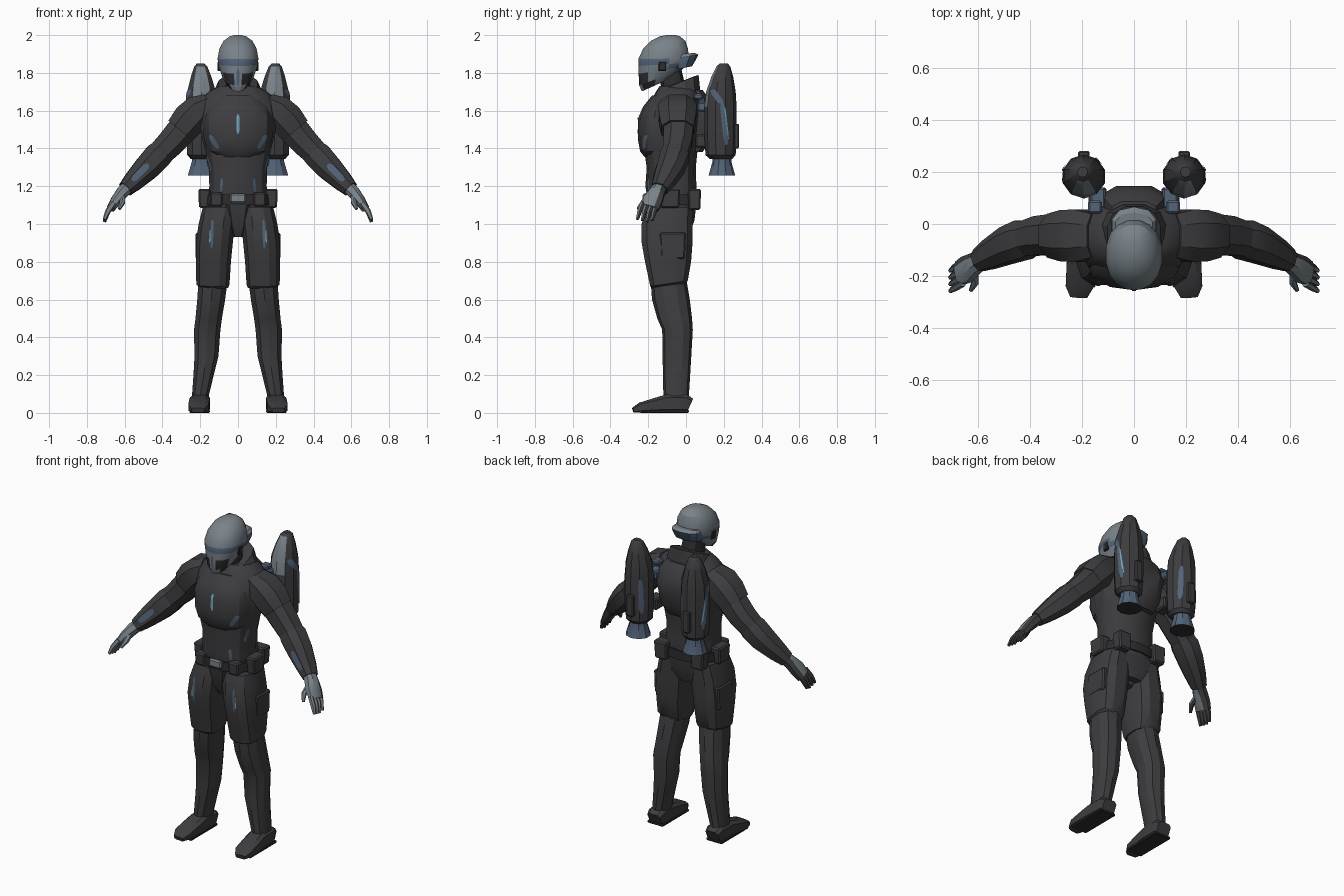
import bpy, bmesh, math
from mathutils import Vector
from mathutils.bvhtree import BVHTree


def material(name, rgb):
    m = bpy.data.materials.new(name)
    m.diffuse_color = (*rgb, 1)
    return m


DARK = material("charcoal armour", (0.047, 0.046, 0.050))
BLACK = material("dark trim", (0.026, 0.026, 0.029))
GREY = material("light grey armour", (0.19, 0.225, 0.25))
BLUE = material("steel blue", (0.085, 0.125, 0.185))
LIGHT = material("pale blue accent", (0.17, 0.38, 0.52))


def finish(name, bm, mat, mirror):
    bmesh.ops.recalc_face_normals(bm, faces=bm.faces)
    me = bpy.data.meshes.new(name)
    bm.to_mesh(me)
    bm.free()
    me.materials.append(mat)
    ob = bpy.data.objects.new(name, me)
    bpy.context.collection.objects.link(ob)
    if mirror:
        ob.modifiers.new("mirror", "MIRROR").use_mirror_merge = False
    return ob


def unit_ring(n, p):
    out = []
    for i in range(n):
        a = (i + 0.5) * 2 * math.pi / n
        c, s = math.cos(a), math.sin(a)
        out.append((math.copysign(abs(c) ** (2 / p), c), math.copysign(abs(s) ** (2 / p), s)))
    return out


def skin(name, rings, mat, mirror):
    bm = bmesh.new()
    vs = [[bm.verts.new(co) for co in r] for r in rings]
    n = len(vs[0])
    for a, b in zip(vs, vs[1:]):
        for i in range(n):
            j = (i + 1) % n
            bm.faces.new((a[i], a[j], b[j], b[i]))
    bm.faces.new(vs[0][::-1])
    bm.faces.new(vs[-1])
    return finish(name, bm, mat, mirror)


def stack(name, rows, mat, mirror=False, n=12, p=2.4):
    """Upright loft; row = (cx, cy, z, rx, ry, optional tilt towards the back)."""
    rings = []
    for cx, cy, z, rx, ry, *t in rows:
        k = t[0] if t else 0
        rings.append([(cx + rx * u, cy + ry * v, z + k * ry * v) for u, v in unit_ring(n, p)])
    return skin(name, rings, mat, mirror)


def limb(name, rows, mat, ref=(0, 1, 0), n=8, p=2.4, mirror=True):
    """Loft along a path; row = (x, y, z, half width along ref, half thickness)."""
    pts = [Vector(r[:3]) for r in rows]
    rings = []
    for i, r in enumerate(rows):
        t = (pts[min(i + 1, len(pts) - 1)] - pts[max(i - 1, 0)]).normalized()
        u = Vector(ref)
        u = (u - t * u.dot(t)).normalized()
        w = t.cross(u)
        rings.append([pts[i] + u * r[3] * a + w * r[4] * b for a, b in unit_ring(n, p)])
    return skin(name, rings, mat, mirror)


def box(name, c, size, mat, mirror=False, bevel=0.008, taper=1.0):
    bm = bmesh.new()
    bmesh.ops.create_cube(bm, size=1)
    for v in bm.verts:
        k = taper if v.co.z < 0 else 1
        v.co = Vector(c) + Vector((v.co.x * size[0] * k, v.co.y * size[1] * k, v.co.z * size[2]))
    bmesh.ops.bevel(bm, geom=bm.edges[:], offset=bevel, segments=1, affect="EDGES")
    return finish(name, bm, mat, mirror)


def paint(ob, mat, rule):
    ob.data.materials.append(mat)
    k = len(ob.data.materials) - 1
    for f in ob.data.polygons:
        if rule(f.center, f.normal):
            f.material_index = k


def plate(name, host, a, b, width, axis, side, mat, mirror=True):
    """Thin strip laid on the host; a and b are 2D points seen along the given axis."""
    tree = BVHTree.FromPolygons([v.co for v in host.data.vertices], [f.vertices for f in host.data.polygons])
    a, b = Vector(a), Vector(b)
    d = (b - a).normalized()
    across = Vector((-d.y, d.x)) * width / 2
    ray = Vector((0, 0, 0))
    ray[axis] = -side
    bm = bmesh.new()
    grid = []
    for i in range(7):
        row = []
        for j in (-1, 0, 1):
            q = a.lerp(b, i / 6) + across * j * (0.5 if i in (0, 6) else 1)
            o = Vector((q.x, 0, q.y)) if axis == 1 else Vector((0, q.x, q.y))
            o[axis] = side * 2
            hit = tree.ray_cast(o, ray)[0]
            row.append(bm.verts.new(hit - ray * 0.004) if hit else None)
        grid.append(row)
    for r, s in zip(grid, grid[1:]):
        for j in (0, 1):
            quad = (r[j], r[j + 1], s[j + 1], s[j])
            if all(quad):
                f = bm.faces.new(quad)
    ob = finish(name, bm, mat, mirror)
    if ob.data.polygons and ob.data.polygons[0].normal.dot(ray) > 0:
        ob.data.flip_normals()
    return ob


# torso, chest armour and pelvis
torso = stack("torso", [(0, -.075, 1.03, .14, .11), (0, -.07, 1.11, .165, .13), (0, -.08, 1.2, .155, .135),
                        (0, -.078, 1.3, .158, .13), (0, -.08, 1.38, .175, .14), (0, -.075, 1.47, .198, .145),
                        (0, -.065, 1.57, .215, .148), (0, -.05, 1.65, .205, .135), (0, -.045, 1.7, .16, .115),
                        (0, -.045, 1.73, .1, .095)], DARK, n=14)
chest = stack("chest_armour", [(0, -.105, 1.355, .12, .115), (0, -.105, 1.385, .165, .138), (0, -.105, 1.45, .185, .15),
                               (0, -.105, 1.56, .19, .148), (0, -.1, 1.62, .17, .128), (0, -.08, 1.68, .12, .1)],
              DARK, n=14)
stack("crotch_guard", [(0, -.1, .93, .032, .07), (0, -.1, .99, .058, .105), (0, -.09, 1.1, .085, .135)], DARK, n=8, p=3)
stack("seat_armour", [(0, -.03, .95, .06, .05), (0, -.03, 1.02, .13, .075), (0, -.03, 1.11, .15, .085)], DARK, n=10)
stack("back_plate", [(0, .04, 1.38, .09, .05), (0, .06, 1.44, .11, .07), (0, .075, 1.58, .13, .075),
                     (0, .06, 1.66, .12, .07), (0, .04, 1.71, .09, .05)], DARK, n=8, p=3)
plate("chest_light", chest, (0, 1.48), (0, 1.58), .016, 1, -1, LIGHT, False)
plate("rib_stripe", chest, (.105, 1.4), (.15, 1.47), .022, 1, -1, BLUE)
plate("waist_stripe", torso, (.09, 1.17), (.085, 1.24), .014, 1, -1, BLUE)
plate("side_stripe", torso, (-.14, 1.28), (-.13, 1.36), .018, 0, 1, BLUE)

# belt, buckle and pouches
stack("belt", [(0, -.075, 1.1, .178, .142), (0, -.075, 1.155, .174, .142)], BLACK, n=14)
box("buckle", (0, -.218, 1.137), (.085, .022, .05), GREY)
box("front_pouch", (.115, -.19, 1.13), (.07, .055, .075), DARK, True, taper=.88)
box("side_pouch", (.178, -.085, 1.135), (.065, .11, .1), DARK, True, taper=.88)
box("rear_pouch", (.125, .045, 1.13), (.09, .07, .11), DARK, True, taper=.88)

# legs
thigh = stack("thigh", [(.125, -.09, .665, .075, .085, .1), (.133, -.09, .685, .09, .102, .15), (.13, -.095, .8, .095, .125),
                        (.125, -.1, .9, .1, .138), (.113, -.1, 1.0, .098, .138), (.1, -.085, 1.09, .088, .125)], DARK, True, p=2.7)
box("thigh_pocket", (.208, -.07, .885), (.034, .14, .14), DARK, True, taper=.92)
plate("thigh_light", thigh, (.14, .87), (.135, 1.02), .014, 1, -1, BLUE)
plate("thigh_glint", thigh, (.15, .9), (.147, .97), .006, 1, -1, LIGHT)
stack("shin", [(.2, -.052, .03, .05, .066), (.198, -.052, .1, .047, .068), (.182, -.05, .2, .056, .072),
               (.167, -.048, .3, .066, .076), (.163, -.045, .44, .073, .081), (.155, -.06, .5, .073, .092),
               (.142, -.08, .6, .077, .1), (.132, -.092, .7, .08, .095)], DARK, True, n=10)
limb("boot", [(.2, .022, .04, .045, .04), (.2, 0, .05, .054, .05), (.202, -.1, .05, .055, .05), (.205, -.15, .042, .056, .042),
              (.21, -.24, .028, .055, .028), (.213, -.28, .014, .034, .014)], DARK, (1, 0, 0), p=4)
box("sole", (.203, -.115, .008), (.108, .26, .016), BLACK, True, .004)

# arms
limb("shoulder_pad", [(.15, -.045, 1.645, .09, .055), (.205, -.045, 1.605, .108, .09), (.255, -.045, 1.555, .105, .098),
                      (.305, -.045, 1.495, .09, .088)], DARK)
limb("upper_arm", [(.2, -.04, 1.6, .085, .08), (.29, -.04, 1.505, .085, .085), (.36, -.045, 1.425, .08, .078),
                   (.425, -.06, 1.36, .07, .07)], DARK)
forearm = limb("forearm", [(.395, -.052, 1.385, .068, .07), (.425, -.06, 1.36, .08, .078), (.48, -.08, 1.3, .075, .073),
                           (.55, -.115, 1.23, .06, .058), (.595, -.14, 1.185, .046, .044)], DARK)
plate("forearm_panel", forearm, (.475, 1.315), (.56, 1.23), .034, 1, -1, BLUE)

# hands
hand = limb("hand", [(.575, -.13, 1.205, .038, .034), (.61, -.15, 1.17, .042, .036), (.645, -.175, 1.125, .055, .03),
                     (.672, -.19, 1.085, .05, .024)], GREY)
digits = [hand]
for i in range(4):
    y = -.15 - .026 * i
    digits.append(limb(f"finger_{i + 1}", [(.66, y, 1.11, .014, .016), (.69, y - .018, 1.065, .013, .015),
                                           (.707, y - .03, 1.012 + .006 * abs(i - 1), .008, .009)], GREY, n=6))
digits.append(limb("thumb", [(.615, -.175, 1.15, .018, .018), (.612, -.225, 1.115, .015, .015),
                             (.628, -.255, 1.08, .008, .008)], GREY, (1, 0, 0), n=6))
for d in digits:
    paint(d, DARK, lambda c, n: n.y > .3 and n.z < .75)

# neck and collar
stack("neck", [(0, -.06, 1.68, .07, .07), (0, -.085, 1.83, .06, .06)], BLACK)
stack("collar", [(0, -.045, 1.67, .14, .125, .1), (0, -.045, 1.7, .13, .122, .2), (0, -.045, 1.745, .105, .115, .4),
                 (0, -.05, 1.745, .085, .09, .4)], DARK)

# helmet with visor band and cheek recesses
helmet = stack("helmet", [(0, -.145, 1.742, .05, .09, .45), (0, -.135, 1.775, .08, .115, .36), (0, -.128, 1.815, .096, .125, .16),
                          (0, -.12, 1.845, .106, .134, .06), (0, -.118, 1.875, .11, .137, .02), (0, -.108, 1.93, .1, .12),
                          (0, -.095, 1.97, .077, .093), (0, -.085, 1.993, .045, .055), (0, -.08, 2.0, .02, .025)],
               GREY, n=16, p=2.2)
paint(helmet, BLUE, lambda c, n: 1.84 < c.z < 1.868 and c.y < -.1 or 1.81 < c.z < 1.845 and c.y > -.1)
paint(helmet, BLACK, lambda c, n: n.z < -.8 or c.z < 1.79 and c.y < -.16 and .035 < abs(c.x) < .075)
plate("chin_slot", helmet, (0, 1.735), (0, 1.82), .014, 1, -1, BLUE, False)
box("ear_cap", (.1, -.125, 1.835), (.016, .04, .05), BLACK, True, .004)
crest = stack("helmet_rear_crest", [(0, -.02, 1.825, .078, .052, .2), (0, -.015, 1.86, .09, .07, .2),
                                    (0, -.01, 1.885, .088, .076, .15), (0, -.015, 1.9, .075, .06, .1)], BLUE, n=10)
paint(crest, GREY, lambda c, n: n.z > .5)

# twin thruster tanks
tank = stack("thruster_tank", [(.193, .185, 1.345, .06, .06), (.193, .183, 1.365, .08, .08), (.193, .183, 1.46, .085, .085),
                               (.193, .183, 1.62, .085, .085), (.193, .185, 1.7, .08, .078), (.195, .192, 1.78, .057, .058),
                               (.197, .198, 1.835, .036, .036), (.198, .2, 1.85, .02, .02)], DARK, True, n=10, p=2)
paint(tank, GREY, lambda c, n: 1.62 < c.z < 1.84 and n.y < -.7)
nozzle = stack("thruster_nozzle", [(.195, .19, 1.258, .074, .07), (.195, .19, 1.33, .052, .05), (.195, .19, 1.36, .052, .05)],
               BLUE, True, n=10, p=2)
paint(nozzle, BLACK, lambda c, n: n.z < -.8)
plate("tank_stripe_upper", tank, (.135, 1.71), (.19, 1.64), .03, 0, 1, BLUE)
plate("tank_stripe_lower", tank, (.19, 1.65), (.215, 1.42), .026, 0, 1, BLUE)
plate("tank_glint", tank, (.205, 1.62), (.225, 1.45), .007, 0, 1, LIGHT)
plate("tank_rear_stripe", tank, (.14, 1.63), (.135, 1.42), .02, 1, 1, BLUE)
box("tank_rear_fin", (.193, .265, 1.465), (.045, .032, .13), DARK, True, .006)
box("upper_bracket", (.14, .1, 1.62), (.06, .08, .05), BLUE, True)
box("lower_bracket", (.14, .095, 1.44), (.07, .09, .07), DARK, True)
box("shoulder_strap_mount", (.15, .065, 1.675), (.055, .05, .03), BLUE, True)

# soft facets with crisp edges
for ob in bpy.context.scene.objects:
    ob.select_set(True)
bpy.context.view_layer.objects.active = torso
bpy.ops.object.shade_smooth_by_angle(angle=math.radians(28))
